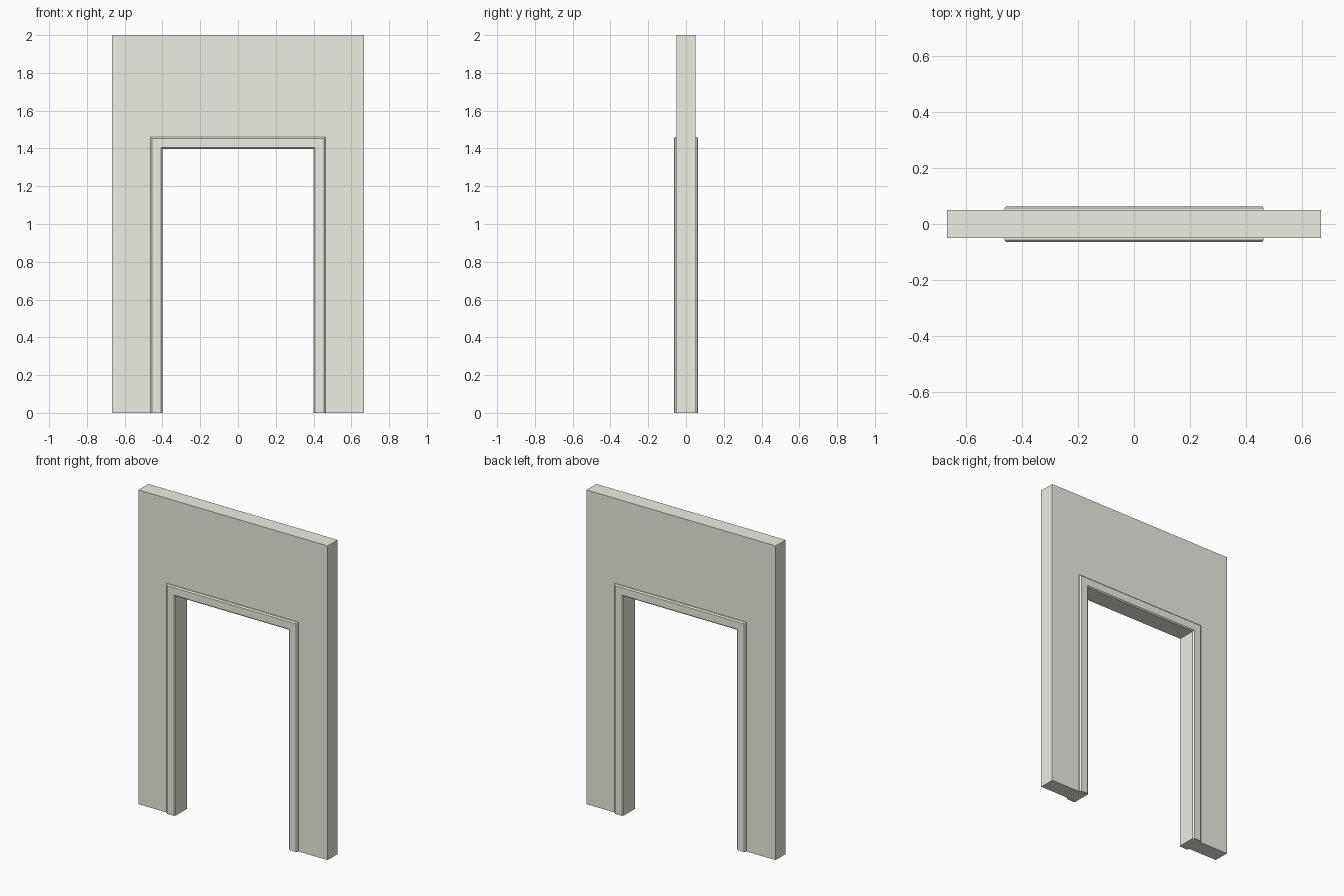
import bpy
import bmesh

if "Cube" in bpy.data.objects:
    bpy.data.objects.remove(bpy.data.objects["Cube"])

W, H, T = 0.666, 2.0, 0.05      # wall half width, height, half thickness
OW, OH = 0.40, 1.398            # opening half width and height

# Warm off-white paint
paint = bpy.data.materials.new("off_white")
paint.diffuse_color = (0.86, 0.85, 0.77, 1)
paint.use_nodes = True
paint.node_tree.nodes["Principled BSDF"].inputs["Base Color"].default_value = paint.diffuse_color


def finish(name, bm):
    bmesh.ops.recalc_face_normals(bm, faces=bm.faces)
    mesh = bpy.data.meshes.new(name)
    bm.to_mesh(mesh)
    bm.free()
    mesh.materials.append(paint)
    obj = bpy.data.objects.new(name, mesh)
    bpy.context.collection.objects.link(obj)
    return obj


def arch_sweep(name, profile):
    """Sweep a closed (outward offset, y) profile up, across and down the opening."""
    bm = bmesh.new()
    path = [(-1, 0), (-1, 1), (1, 1), (1, 0)]
    rings = [[bm.verts.new((sx * (OW + d), y, top * (OH + d))) for d, y in profile]
             for sx, top in path]
    n = len(profile)
    for a, b in zip(rings, rings[1:]):
        for i in range(n):
            j = (i + 1) % n
            bm.faces.new((a[i], a[j], b[j], b[i]))
    bm.faces.new(rings[0])
    bm.faces.new(rings[-1])
    return finish(name, bm)


# Wall panel with the doorway cut out, extruded through its thickness
bm = bmesh.new()
outline = [(-W, 0), (-W, H), (W, H), (W, 0), (OW, 0), (OW, OH), (-OW, OH), (-OW, 0)]
face = bm.faces.new([bm.verts.new((x, -T, z)) for x, z in outline])
ext = bmesh.ops.extrude_face_region(bm, geom=[face])
moved = [v for v in ext["geom"] if isinstance(v, bmesh.types.BMVert)]
bmesh.ops.translate(bm, verts=moved, vec=(0, 2 * T, 0))
finish("wall", bm)

# Chamfered door trim on both faces
trim = [(0, 0.05), (0, 0.057), (0.007, 0.064), (0.055, 0.064), (0.062, 0.057), (0.062, 0.05)]
for name, side in (("front_trim", -1), ("back_trim", 1)):
    arch_sweep(name, [(d, side * y) for d, y in trim])
